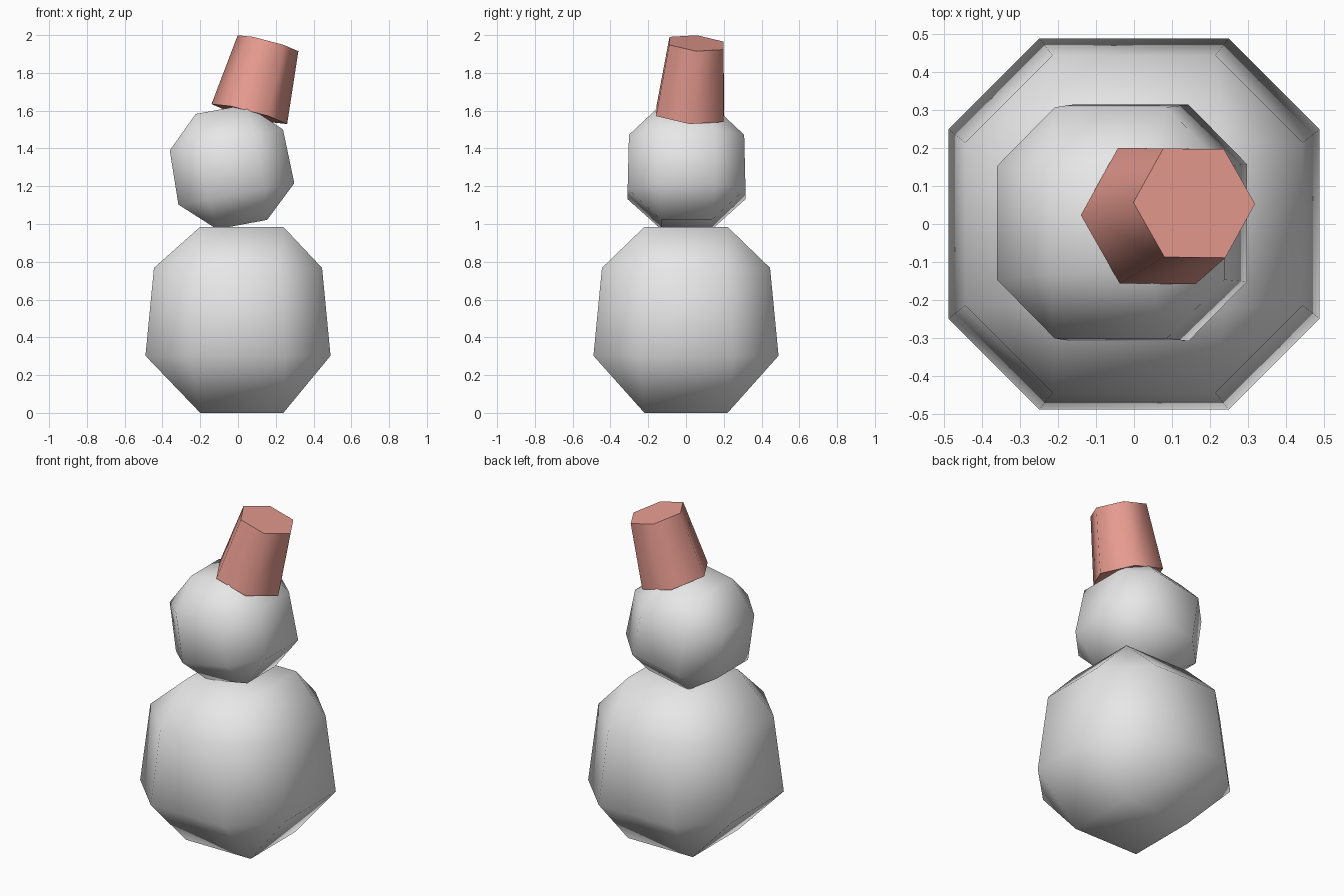
import bpy, bmesh, math
from mathutils import Matrix, Vector

if "Cube" in bpy.data.objects:
    bpy.data.objects.remove(bpy.data.objects["Cube"], do_unlink=True)


def material(name, rgb):
    mat = bpy.data.materials.new(name)
    mat.use_nodes = True
    mat.diffuse_color = (*rgb, 1)
    mat.node_tree.nodes["Principled BSDF"].inputs["Base Color"].default_value = (*rgb, 1)
    return mat


def finish(bm, name, mat, angle):
    bmesh.ops.recalc_face_normals(bm, faces=bm.faces[:])
    mesh = bpy.data.meshes.new(name)
    bm.to_mesh(mesh)
    bm.free()
    mesh.materials.append(mat)
    obj = bpy.data.objects.new(name, mesh)
    bpy.context.collection.objects.link(obj)
    bpy.ops.object.select_all(action='DESELECT')
    obj.select_set(True)
    bpy.context.view_layer.objects.active = obj
    bpy.ops.object.shade_smooth_by_angle(angle=math.radians(angle))
    return obj


def snowball(name, mat, height, cap, lower, upper):
    """Bevelled cube; lower and upper are (reach, half flat width, height) of the rings."""
    bm = bmesh.new()
    bmesh.ops.create_cube(bm, size=2)
    bmesh.ops.bevel(bm, geom=bm.edges[:], offset=0.56, segments=1,
                    affect='EDGES', offset_type='OFFSET')
    for v in bm.verts:
        sx, sy, sz = (math.copysign(1, c) for c in v.co)
        ax, ay, az = (abs(c) for c in v.co)
        if az > max(ax, ay):
            v.co = (sx * cap, sy * cap, height / 2 * sz)
        else:
            reach, flat, z = upper if sz > 0 else lower
            v.co = (sx * (reach if ax > ay else flat),
                    sy * (reach if ay > ax else flat), z)
    return finish(bm, name, mat, 80)


def hat(name, mat, base, top, base_radius, top_radius, sides=6):
    bm = bmesh.new()
    axis = top - base
    turn = Vector((0, 0, 1)).rotation_difference(axis)
    rings = []
    for centre, radius in ((base, base_radius), (top, top_radius)):
        ring = []
        for i in range(sides):
            a = math.tau * i / sides
            p = Vector((math.cos(a), math.sin(a), 0)) * radius
            ring.append(bm.verts.new(centre + turn @ p))
        rings.append(ring)
        bm.faces.new(ring)
    low, high = rings
    for i in range(sides):
        j = (i + 1) % sides
        bm.faces.new((low[i], low[j], high[j], high[i]))
    return finish(bm, name, mat, 75)


snow = material("snow_grey", (0.8, 0.8, 0.8))
red = material("hat_red", (0.8, 0.33, 0.28))

# Body, slightly wider near the bottom
body = snowball("body", snow, 0.985, 0.22, (0.49, 0.25, -0.19), (0.445, 0.215, 0.275))
body.location = (0, 0, 0.4925)
for v in body.data.vertices:
    if abs(v.co.z) > 0.4:
        v.co.x += 0.02

# Head, leaning sideways
head = snowball("head", snow, 0.62, 0.135, (0.312, 0.155, -0.145), (0.305, 0.15, 0.145))
head.matrix_world = (Matrix.Translation((-0.035, 0.003, 1.302))
                     @ Matrix.Rotation(math.radians(-10.5), 4, 'Y'))

# Tilted bucket hat
hat("hat", red, Vector((0.06, 0.021, 1.582)), Vector((0.159, 0.055, 1.957)), 0.207, 0.166)
